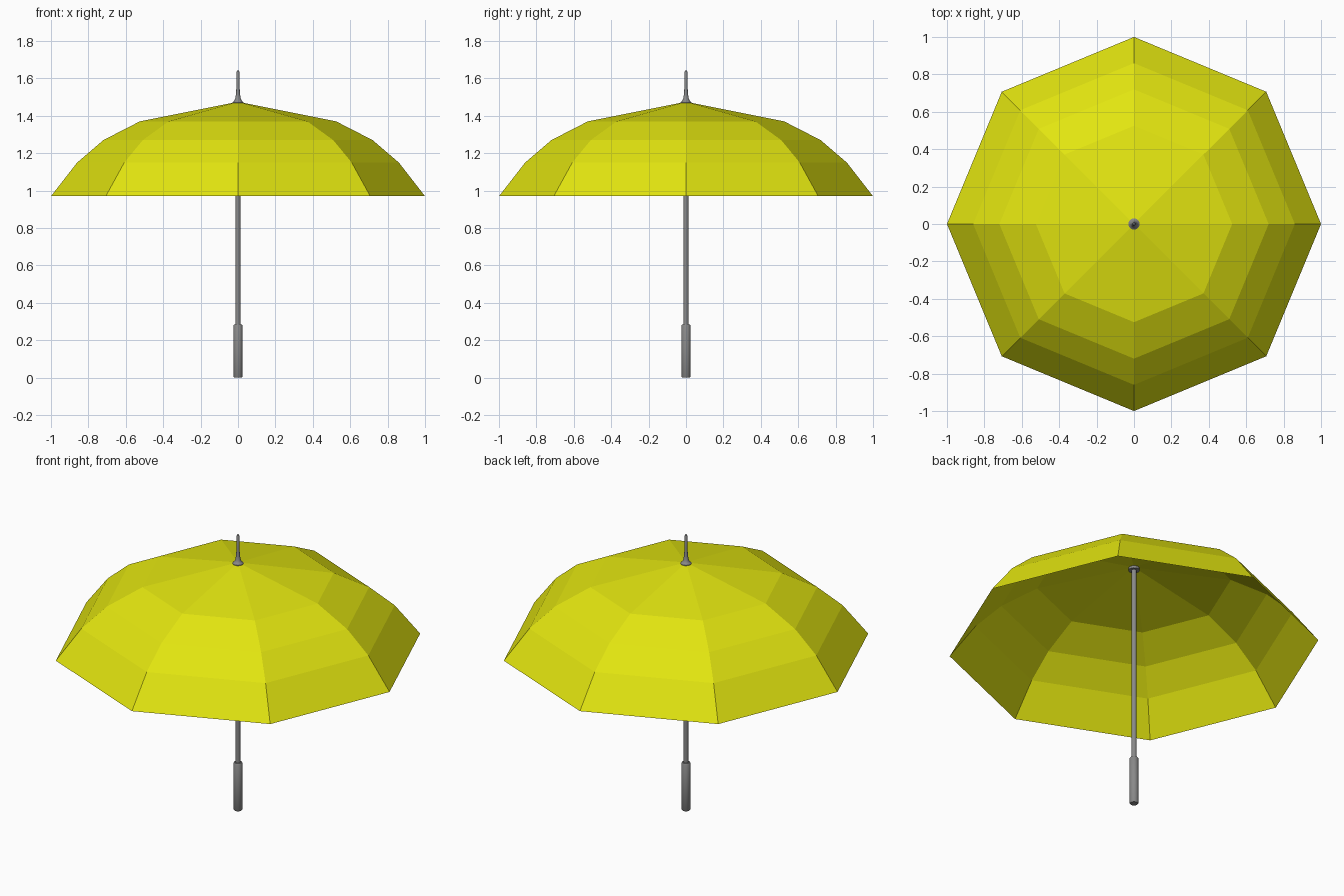
import bpy, bmesh, math

if "Cube" in bpy.data.objects:
    bpy.data.objects.remove(bpy.data.objects["Cube"])


def material(name, rgb):
    m = bpy.data.materials.new(name)
    m.diffuse_color = (*rgb, 1)
    m.use_nodes = True
    m.node_tree.nodes["Principled BSDF"].inputs["Base Color"].default_value = m.diffuse_color
    return m


YELLOW = material("canopy yellow", (0.76, 0.78, 0.005))
GREY = material("metal grey", (0.25, 0.25, 0.25))


def lathe(name, profile, sides, mat, smooth=True):
    """Spin (radius, height) points round z; zero radius closes to a point."""
    bm = bmesh.new()
    rings = []
    for r, z in profile:
        n = sides if r > 0 else 1
        rings.append([bm.verts.new((r * math.cos(2 * math.pi * i / sides),
                                    r * math.sin(2 * math.pi * i / sides), z))
                      for i in range(n)])
    for a, b in zip(rings, rings[1:]):
        for i in range(sides):
            j = (i + 1) % sides
            quad = [a[i % len(a)], a[j % len(a)], b[j % len(b)], b[i % len(b)]]
            bm.faces.new(list(dict.fromkeys(quad)))
    me = bpy.data.meshes.new(name)
    bm.to_mesh(me)
    bm.free()
    ob = bpy.data.objects.new(name, me)
    bpy.context.collection.objects.link(ob)
    me.materials.append(mat)
    if smooth:
        bpy.context.view_layer.objects.active = ob
        ob.select_set(True)
        bpy.ops.object.shade_smooth_by_angle(angle=math.radians(35))
        ob.select_set(False)
    return ob


# Eight-panelled faceted canopy, a single sheet of cloth
lathe("canopy", [(1.0, 0.97), (0.86, 1.15), (0.72, 1.27), (0.525, 1.37), (0, 1.475)],
      8, YELLOW, smooth=False)

# Straight shaft
lathe("shaft", [(0, 0.27), (0.014, 0.27), (0.014, 1.465), (0, 1.465)], 24, GREY)

# Grip with softened ends
lathe("handle", [(0, 0), (0.021, 0), (0.025, 0.006), (0.025, 0.278),
                 (0.021, 0.285), (0, 0.285)], 24, GREY)

# Flared cap and rounded tip through the canopy top
lathe("ferrule", [(0, 1.455), (0.03, 1.455), (0.03, 1.472), (0.022, 1.478),
                  (0.015, 1.49), (0.011, 1.515), (0.008, 1.56), (0.008, 1.632),
                  (0.005, 1.641), (0, 1.644)], 24, GREY)
